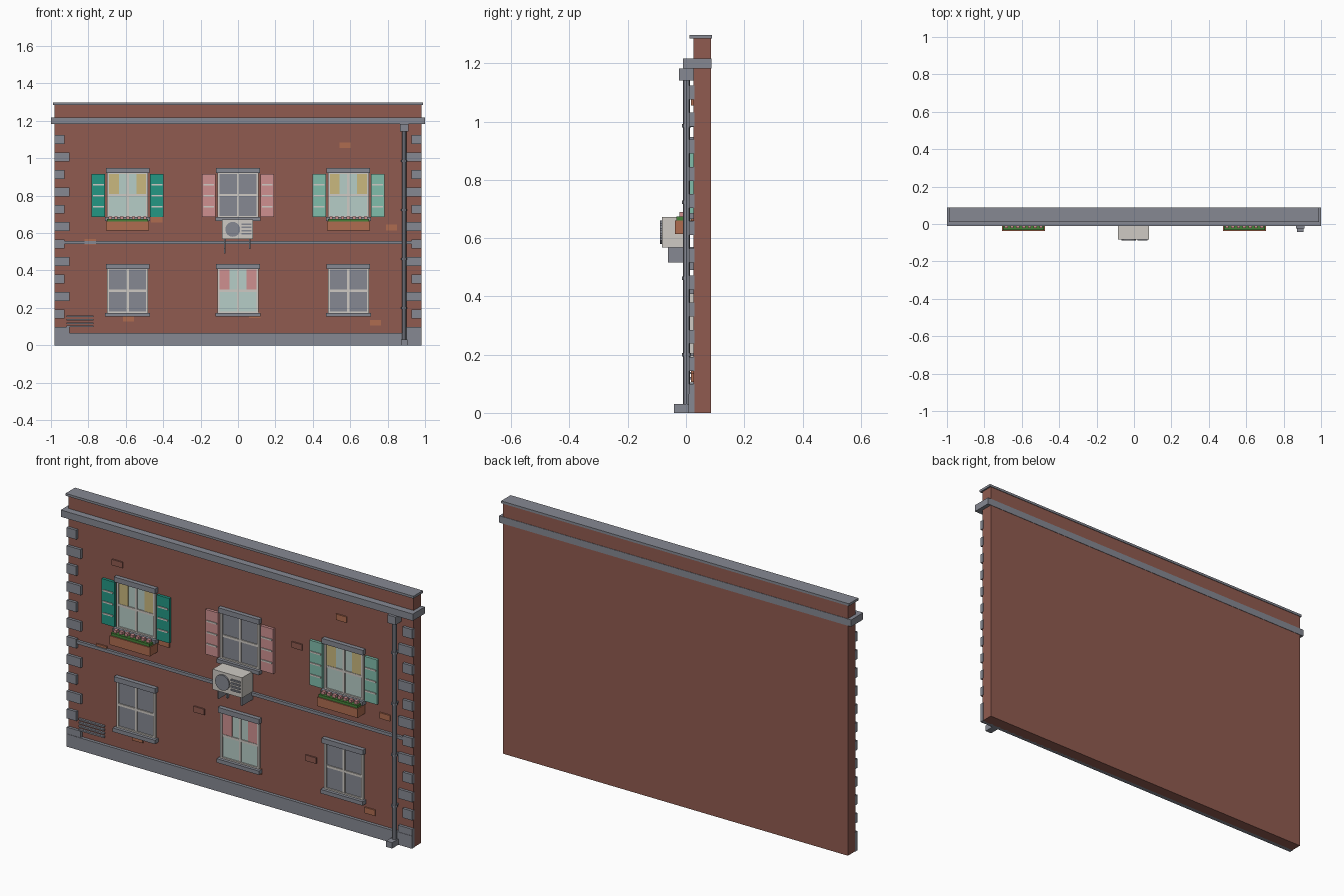
import bpy, bmesh, math
from mathutils import Matrix

if "Cube" in bpy.data.objects:
    bpy.data.objects.remove(bpy.data.objects["Cube"])

COLOURS = {
    "brick": (.28, .105, .08), "stone_grey": (.24, .25, .29), "cream": (.62, .59, .55),
    "pale_glass": (.47, .61, .57), "teal": (.017, .31, .23), "light_teal": (.22, .51, .41),
    "pink": (.62, .28, .28), "yellow": (.59, .48, .21), "terracotta": (.43, .15, .08),
    "leaf_green": (.06, .22, .04),
}
MATS = {}
for n, c in COLOURS.items():
    MATS[n] = bpy.data.materials.new(n)
    MATS[n].diffuse_color = (*c, 1)

WALL = 0.025   # y of the wall's front face
BACK = 0.03    # details sink slightly into the wall


def finish(name, bm, mat):
    me = bpy.data.meshes.new(name)
    bm.to_mesh(me)
    bm.free()
    me.materials.append(MATS[mat])
    ob = bpy.data.objects.new(name, me)
    bpy.context.collection.objects.link(ob)
    return ob


def boxes(name, mat, *specs):
    """One object from boxes given as (x0, x1, y0, y1, z0, z1)."""
    bm = bmesh.new()
    for x0, x1, y0, y1, z0, z1 in specs:
        m = (Matrix.Translation(((x0 + x1) / 2, (y0 + y1) / 2, (z0 + z1) / 2))
             @ Matrix.Diagonal((x1 - x0, y1 - y0, z1 - z0, 1)))
        bmesh.ops.create_cube(bm, size=1, matrix=m)
    return finish(name, bm, mat)


def cylinder(name, mat, centre, r, length, axis="Z", sides=8):
    bm = bmesh.new()
    m = Matrix.Translation(centre)
    if axis == "Y":
        m = m @ Matrix.Rotation(math.pi / 2, 4, "X")
    bmesh.ops.create_cone(bm, cap_ends=True, segments=sides, radius1=r, radius2=r,
                          depth=length, matrix=m)
    return finish(name, bm, mat)


# Wall, plinth, string course, cornice and coping
boxes("wall", "brick", (-.98, .98, WALL, .086, 0, 1.287))
boxes("plinth", "stone_grey", (-.982, .982, .009, BACK, 0, .065))
boxes("string_course", "stone_grey", (-.95, .95, .012, BACK, .541, .557))
boxes("cornice", "stone_grey", (-1, 1, -.01, .088, 1.182, 1.217))
boxes("coping", "stone_grey", (-.988, .988, .012, .089, 1.285, 1.297))

# Corner quoins, alternating wide and narrow
quoins = []
for i in range(12):
    z = .075 + i * .0932
    w = .08 if i % 2 == 0 else .055
    quoins += [(-.982, -.982 + w, .011, BACK, z - .024, z + .024),
               (.982 - w, .982, .011, BACK, z - .024, z + .024)]
boxes("quoins", "stone_grey", *quoins)


# Windows
def window(label, x, z, glass, curtain=None, shutter=None, planter=False):
    """z is the underside of the sill."""
    g0, g1 = z + .018, z + .258
    boxes(label + "_glass", glass, (x - .105, x + .105, .020, BACK, g0, g1))
    boxes(label + "_frame", "cream",
          (x - .11, x - .099, .013, BACK, g0, g1), (x + .099, x + .11, .013, BACK, g0, g1),
          (x - .1, x + .1, .013, BACK, g0, g0 + .009), (x - .1, x + .1, .013, BACK, g1 - .006, g1),
          (x - .006, x + .006, .015, BACK, g0, g1),
          (x - .1, x + .1, .015, BACK, z + .132, z + .144))
    boxes(label + "_lintel", "stone_grey", (x - .117, x + .117, .003, BACK, z + .256, z + .282))
    boxes(label + "_sill", "stone_grey", (x - .12, x + .12, -.003, BACK, z, z + .02))
    if curtain:
        boxes(label + "_curtains", curtain,
              *[(x + s * .0725 - .0265, x + s * .0725 + .0265, .017, .022, z + .142, z + .254)
                for s in (-1, 1)])
    if shutter:
        boxes(label + "_shutters", shutter,
              *[(x + s * .156 - .036, x + s * .156 + .036, .011, BACK, z + .02, z + .25)
                for s in (-1, 1)])
        boxes(label + "_shutter_slats", "cream",
              *[(x + s * .156 - .029, x + s * .156 + .029, .007, .015, z + h - .004, z + h + .004)
                for s in (-1, 1) for h in (.075, .135, .193)])
    if planter:
        boxes(label + "_planter", "terracotta", (x - .115, x + .115, -.037, BACK, z - .05, z - .004))
        boxes(label + "_foliage", "leaf_green", (x - .11, x + .11, -.032, .015, z - .006, z + .010))
        boxes(label + "_flowers", "pink",
              *[(x + .031 * k - .009, x + .031 * k + .009, -.022, -.004, z + .005, z + .024)
                for k in range(-3, 4)])


window("upper_left_window", -.59, .665, "pale_glass", "yellow", "teal", True)
window("upper_centre_window", 0, .665, "stone_grey", None, "pink")
window("upper_right_window", .59, .665, "pale_glass", "yellow", "light_teal", True)
window("lower_left_window", -.59, .153, "stone_grey")
window("lower_centre_window", 0, .153, "pale_glass", "pink")
window("lower_right_window", .59, .153, "stone_grey")


# Odd bricks standing slightly proud of the wall
def bricks(name, mat, spots):
    boxes(name, mat, *[(x - .03, x + .03, .018, BACK, z - .015, z + .015) for x, z in spots])


bricks("pale_bricks", "terracotta", [(.573, 1.07), (.82, .63), (.735, .121), (-.585, .142),
                                     (-.435, .672), (-.79, .553), (.09, .160)])
bricks("proud_bricks", "brick", [(-.70, 1.01), (.32, .86), (-.235, .38), (.40, .30)])

# Wall vent
boxes("vent_slats", "stone_grey",
      *[(-.917, -.772, .014, BACK, z - .004, z + .004) for z in (.101, .119, .137, .155)])

# Downpipe with hopper, collars and shoe
PX, PY = .888, .002
cylinder("downpipe", "stone_grey", (PX, PY, .59), .0125, 1.14)
for i in range(4):
    cylinder(f"pipe_collar_{i + 1}", "stone_grey", (PX, PY, .2 + i * .262), .016, .012)
boxes("pipe_brackets", "stone_grey",
      *[(PX - .006, PX + .006, PY, BACK, .196 + i * .262, .204 + i * .262) for i in range(4)])
boxes("pipe_hopper", "stone_grey", (PX - .023, PX + .023, -.024, BACK, 1.142, 1.183))
boxes("pipe_shoe", "stone_grey", (PX - .017, PX + .017, -.042, .015, 0, .03))

# Air conditioner on two brackets
boxes("cooler_case", "cream", (-.086, .081, -.083, .005, .568, .672))
cylinder("cooler_fan", "stone_grey", (-.028, -.084, .62), .04, .01, "Y", 16)
boxes("cooler_grille", "stone_grey",
      *[(.02, .073, -.089, -.08, z - .004, z + .004) for z in (.596, .613, .63, .647)])
boxes("cooler_brackets", "stone_grey",
      *[(x - .004, x + .004, -.062, BACK, .516, .57) for x in (-.07, .063)])
boxes("cooler_drain", "stone_grey", (-.076, -.068, .012, BACK, .49, .57))

for m in bpy.data.materials:
    if m.users and not m.is_grease_pencil:
        m.use_nodes = True
        m.node_tree.nodes["Principled BSDF"].inputs["Base Color"].default_value = m.diffuse_color
